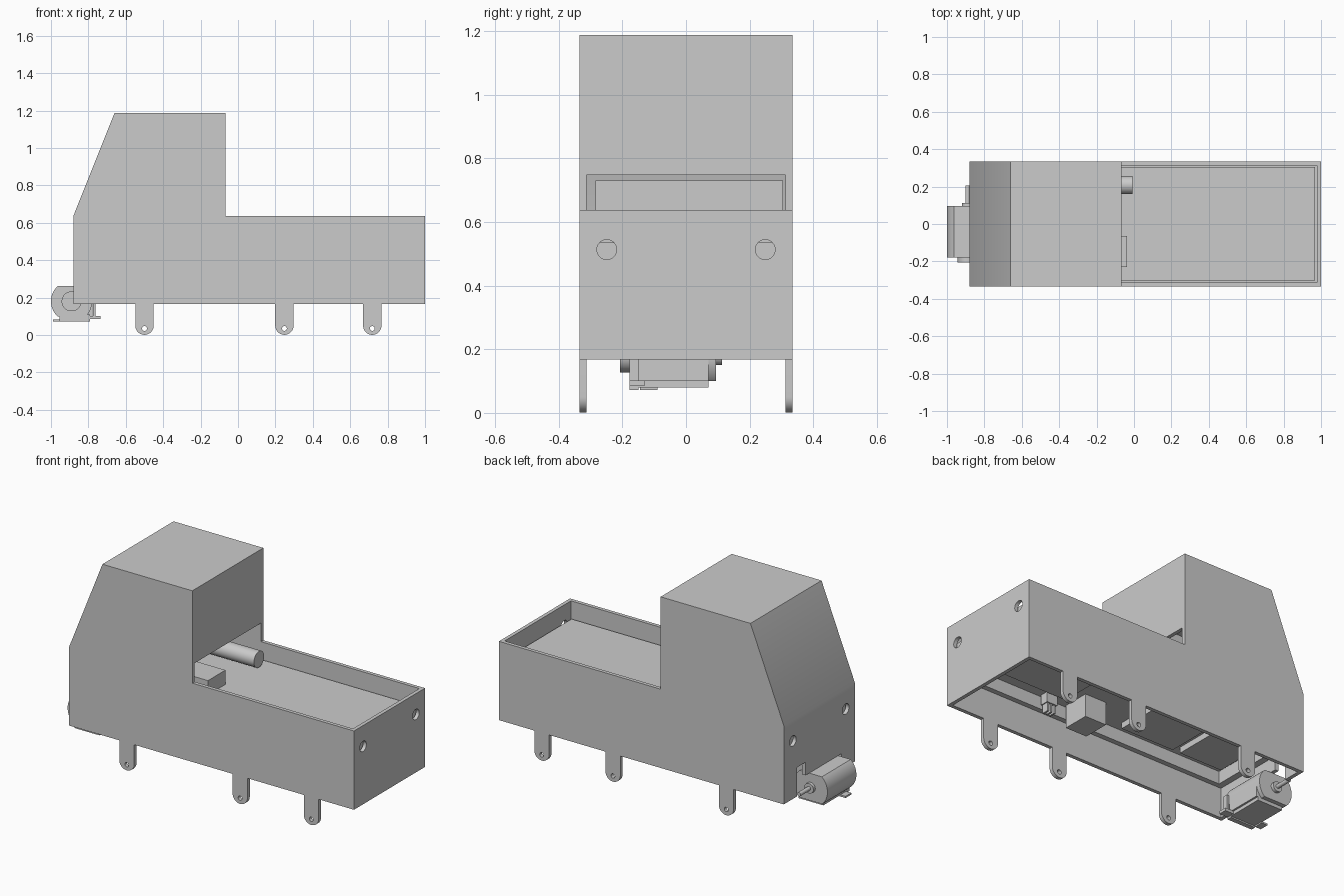
import bpy
import bmesh
from math import sin, cos, pi, asin
from mathutils import Matrix, Vector

if "Cube" in bpy.data.objects:
    bpy.data.objects.remove(bpy.data.objects["Cube"])

grey = bpy.data.materials.new("plain grey")
grey.use_nodes = True
grey.diffuse_color = (0.6, 0.6, 0.6, 1)
grey.node_tree.nodes["Principled BSDF"].inputs["Base Color"].default_value = (0.6, 0.6, 0.6, 1)


def finish(name, bm):
    bmesh.ops.recalc_face_normals(bm, faces=bm.faces)
    mesh = bpy.data.meshes.new(name)
    bm.to_mesh(mesh)
    bm.free()
    mesh.materials.append(grey)
    obj = bpy.data.objects.new(name, mesh)
    bpy.context.collection.objects.link(obj)
    return obj


def prism(name, outline, y0, y1):
    """Extrude an (x, z) outline along y."""
    bm = bmesh.new()
    face = bm.faces.new([bm.verts.new((x, y0, z)) for x, z in outline])
    new = bmesh.ops.extrude_face_region(bm, geom=[face])["geom"]
    bmesh.ops.translate(bm, vec=(0, y1 - y0, 0),
                        verts=[v for v in new if isinstance(v, bmesh.types.BMVert)])
    return finish(name, bm)


def box(name, x, y, z):
    return prism(name, [(x[0], z[0]), (x[1], z[0]), (x[1], z[1]), (x[0], z[1])], *y)


def rod(name, start, end, radius, sides=40):
    """Cylinder between two points."""
    a, b = Vector(start), Vector(end)
    turn = (b - a).to_track_quat("Z", "Y").to_matrix().to_4x4()
    bm = bmesh.new()
    bmesh.ops.create_cone(bm, cap_ends=True, segments=sides, radius1=radius, radius2=radius,
                          depth=(b - a).length, matrix=Matrix.Translation((a + b) / 2) @ turn)
    return finish(name, bm)


def arc(cx, cz, radius, start, end, steps=24):
    return [(cx + radius * cos(start + (end - start) * i / steps),
             cz + radius * sin(start + (end - start) * i / steps)) for i in range(steps + 1)]


def smooth(obj):
    bpy.ops.object.select_all(action="DESELECT")
    obj.select_set(True)
    bpy.context.view_layer.objects.active = obj
    bpy.ops.object.shade_smooth_by_angle(angle=0.5)


def cut(obj, cutters):
    """Subtract the cutters, keep the result and discard the cutters."""
    for c in cutters:
        mod = obj.modifiers.new("cut", "BOOLEAN")
        mod.operation = "DIFFERENCE"
        mod.solver = "EXACT"
        mod.object = c
    graph = bpy.context.evaluated_depsgraph_get()
    mesh = bpy.data.meshes.new_from_object(obj.evaluated_get(graph))
    obj.modifiers.clear()
    obj.data = mesh
    for c in cutters:
        bpy.data.objects.remove(c)


# Hollow body: cab and bed in one shell, open below
body = prism("body_shell", [(-0.88, 0.167), (1, 0.167), (1, 0.637), (-0.067, 0.637),
                            (-0.067, 1.188), (-0.66, 1.188), (-0.88, 0.637)], -0.335, 0.335)
cavity = prism("cavity_cutter", [(-0.858, 0.1), (0.978, 0.1), (0.978, 0.748), (-0.089, 0.748),
                                 (-0.089, 1.166), (-0.645, 1.166), (-0.858, 0.632)], -0.313, 0.313)
notches = [box("shaft_notch_cutter", (-0.95, -0.8), (0.13, 0.21), (0.1, 0.34)),
           box("motor_notch_cutter", (-0.95, -0.8), (-0.21, 0.14), (0.1, 0.262))]
holes = [rod("lamp_cutter", (-1.2, y, 0.513), (1.2, y, 0.513), 0.031) for y in (-0.249, 0.249)]
cut(body, [cavity] + notches + holes)
smooth(body)

# Bed floor: a thick tray with short skirts, resting on a ledge around the wall
tray = box("bed_floor", (-0.84, 0.968), (-0.303, 0.305), (0.36, 0.535))
cut(tray, [box("tray_cutter", (-0.82, 0.948), (-0.283, 0.285), (0.3, 0.42))])
ledge = box("floor_ledge", (-0.858, 0.978), (-0.313, 0.313), (0.345, 0.36))
cut(ledge, [box("ledge_cutter", (-0.82, 0.948), (-0.283, 0.285), (0.3, 0.4))])
box("bulkhead", (-0.82, -0.8), (-0.285, 0.305), (0.535, 0.73))

# Axle lugs under both sides
for x in (-0.5, 0.248, 0.718):
    for side, y0 in (("right", -0.335), ("left", 0.313)):
        outline = arc(x, 0.05, 0.049, pi, 2 * pi) + [(x + 0.049, 0.167), (x - 0.049, 0.167)]
        lug = prism(side + "_axle_lug", outline, y0, y0 + 0.022)
        cut(lug, [rod("pin_cutter", (x, y0 - 0.1, 0.035), (x, y0 + 0.1, 0.035), 0.013, 20)])
        smooth(lug)

# Battery cell and control box on the floor
smooth(rod("battery_cell", (-0.36, 0.208, 0.588), (-0.007, 0.208, 0.588), 0.048))
box("control_box", (-0.32, -0.037), (-0.23, -0.065), (0.535, 0.62))

# Motor with flattened top and bottom at the nose
MX, MZ, MR = -0.89, 0.18, 0.11
high, low = asin(0.082 / MR), asin(0.08 / MR)
can = arc(MX, MZ, MR, -low, high) + arc(MX, MZ, MR, pi - high, pi + low)
smooth(prism("motor_can", can, -0.178, 0.095))
box("motor_base", (-0.955, -0.779), (-0.15, 0.07), (0.1, 0.19))
box("motor_foot", (-0.955, -0.79), (-0.15, 0.07), (0.08, 0.1))
box("motor_end_plate", (-0.955, -0.79), (-0.178, -0.15), (0.072, 0.11))
smooth(rod("motor_rear_boss", (MX, -0.207, MZ), (MX, -0.17, MZ), 0.053))
smooth(rod("motor_front_boss", (MX, 0.08, MZ), (MX, 0.113, MZ), 0.03))
smooth(rod("motor_shaft", (MX, 0.1, MZ), (MX, 0.207, MZ), 0.012, 20))

# Motor terminals
box("terminal_plate", (-0.83, -0.735), (-0.178, -0.13), (0.085, 0.102))
box("terminal_tab", (-0.775, -0.762), (-0.178, -0.15), (0.1, 0.2))
box("terminal_foot", (-0.99, -0.95), (-0.145, -0.09), (0.072, 0.082))

# Parts hanging beneath the floor
box("drive_box", (0.1, 0.24), (-0.27, -0.11), (0.285, 0.42))
box("connector", (0.34, 0.41), (-0.27, -0.22), (0.36, 0.42))
for i in range(3):
    box("connector_pin", (0.35 + 0.022 * i, 0.36 + 0.022 * i), (-0.265, -0.225), (0.31, 0.36))
box("circuit_board", (0.3, 0.85), (-0.2, 0.22), (0.4, 0.42))
box("rear_battery", (-0.45, -0.1), (-0.22, 0.2), (0.385, 0.42))
box("front_battery", (-0.78, -0.5), (-0.22, 0.2), (0.385, 0.42))
